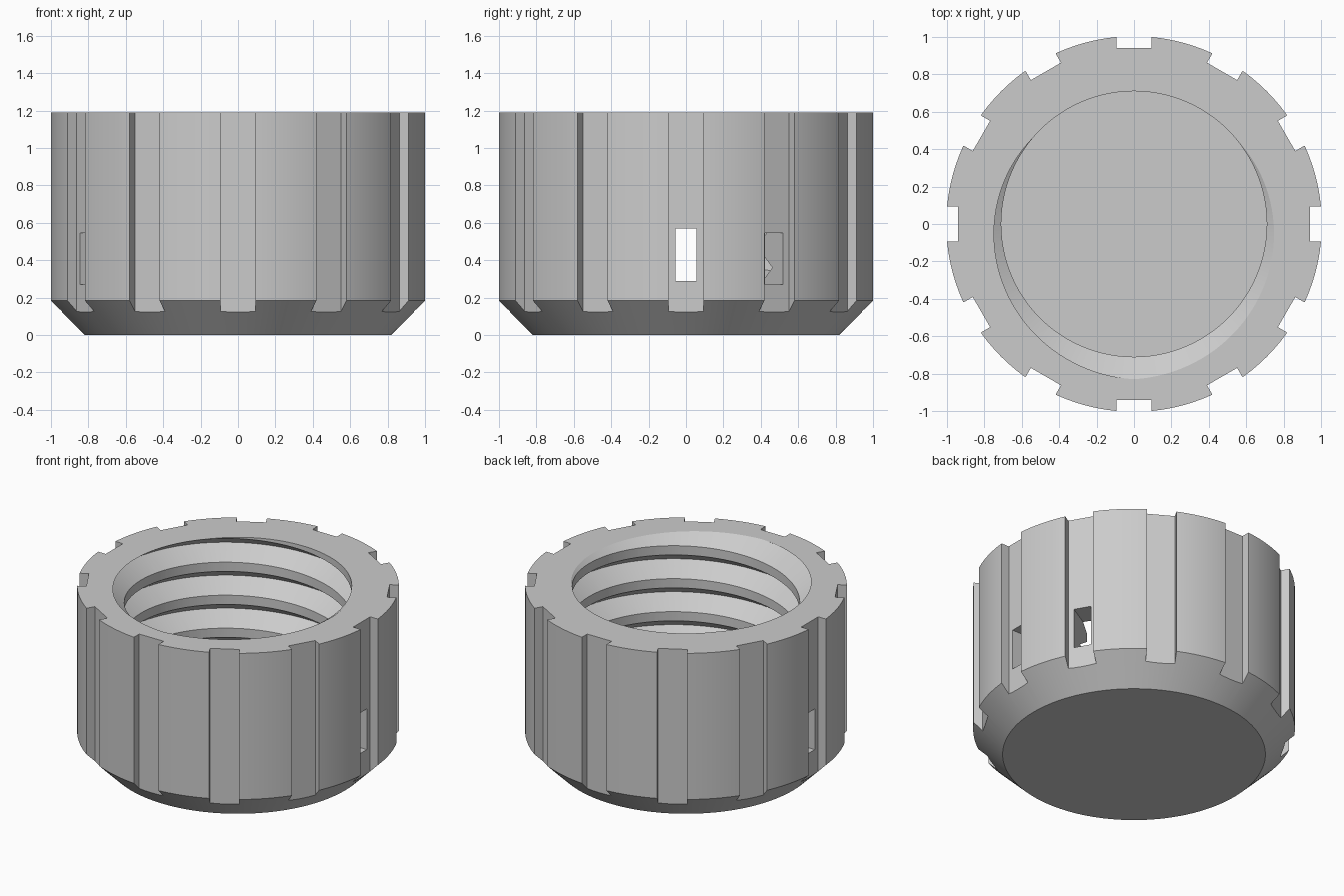
import bpy, bmesh, math
from mathutils import Matrix

HEIGHT, RADIUS, FLOOR = 1.19, 1.004, 0.18
CREST, ROOT, PITCH = 0.71, 0.83, 0.227   # internal thread
SEGMENTS = 120

old = bpy.data.objects.get("Cube")
if old:
    bpy.data.objects.remove(old, do_unlink=True)

grey = bpy.data.materials.new("light grey")
grey.use_nodes = True
grey.diffuse_color = (0.6, 0.6, 0.6, 1)
grey.node_tree.nodes["Principled BSDF"].inputs["Base Color"].default_value = (0.6, 0.6, 0.6, 1)


def make_object(name, bm):
    bmesh.ops.recalc_face_normals(bm, faces=bm.faces)
    mesh = bpy.data.meshes.new(name)
    bm.to_mesh(mesh)
    bm.free()
    mesh.materials.append(grey)
    obj = bpy.data.objects.new(name, mesh)
    bpy.context.collection.objects.link(obj)
    return obj


def loft(bm, rings, closed_profile=False):
    """Bridge successive rings of points and cap both ends."""
    rings = [[bm.verts.new(p) for p in ring] for ring in rings]
    n = len(rings[0])
    for a, b in zip(rings, rings[1:]):
        for i in range(n):
            j = (i + 1) % n
            bm.faces.new((a[i], a[j], b[j], b[i]))
    bm.faces.new(rings[0])
    bm.faces.new(rings[-1])


def turned(name, profile):
    """Solid of revolution from (radius, height) pairs."""
    bm = bmesh.new()
    angles = [math.tau * i / SEGMENTS for i in range(SEGMENTS)]
    loft(bm, [[(r * math.cos(a), r * math.sin(a), z) for a in angles] for r, z in profile])
    return make_object(name, bm)


def radial_boxes(name, angles, r0, r1, width, z0, z1):
    """Boxes pointing outward at the given angles in degrees."""
    bm = bmesh.new()
    for angle in angles:
        m = (Matrix.Rotation(math.radians(angle), 4, 'Z')
             @ Matrix.Translation(((r0 + r1) / 2, 0, (z0 + z1) / 2))
             @ Matrix.Diagonal((r1 - r0, width, z1 - z0, 1)))
        bmesh.ops.create_cube(bm, size=1, matrix=m)
    return make_object(name, bm)


def thread_cutter():
    """V-shaped ridge swept along a right-handed helix; its root meets the rim at the front."""
    half = PITCH * 130 / 360
    inner = CREST - 0.005
    half *= (ROOT - inner) / (ROOT - CREST)
    first, last = -4 * SEGMENTS, SEGMENTS // 2
    rings = []
    for i in range(first, last + 1):
        turn = i / SEGMENTS
        a = math.tau * (turn - 0.25)
        z = HEIGHT + PITCH * turn
        rings.append([(r * math.cos(a), r * math.sin(a), z + dz)
                      for r, dz in ((ROOT, 0), (inner, half), (inner, -half))])
    bm = bmesh.new()
    loft(bm, rings)
    return make_object("thread_cutter", bm)


# Chamfered cap body
cap = turned("threaded_cap", [(0.82, 0), (RADIUS, 0.184), (RADIUS, HEIGHT)])

# Bore, thread, grip grooves and the two pairs of opposite windows
cutters = [
    turned("bore_cutter", [(CREST, FLOOR), (CREST, HEIGHT + 0.3)]),
    thread_cutter(),
    radial_boxes("grip_groove_cutter", range(0, 360, 30), 0.942, 1.2, 0.186, -0.1, 1.4),
    radial_boxes("side_window_cutter", (0, 180), 0.6, 1.1, 0.112, 0.29, 0.57),
    radial_boxes("angled_window_cutter", (30, 210), 0.6, 1.1, 0.112, 0.27, 0.545),
]

bpy.context.view_layer.objects.active = cap
for cutter in cutters:
    mod = cap.modifiers.new(cutter.name, 'BOOLEAN')
    mod.operation, mod.solver, mod.object = 'DIFFERENCE', 'EXACT', cutter
    bpy.ops.object.modifier_apply(modifier=mod.name)
for cutter in cutters:
    bpy.data.objects.remove(cutter, do_unlink=True)

# Smooth round walls, sharp edges elsewhere
bpy.ops.object.select_all(action='DESELECT')
cap.select_set(True)
bpy.ops.object.shade_smooth_by_angle(angle=math.radians(25))
